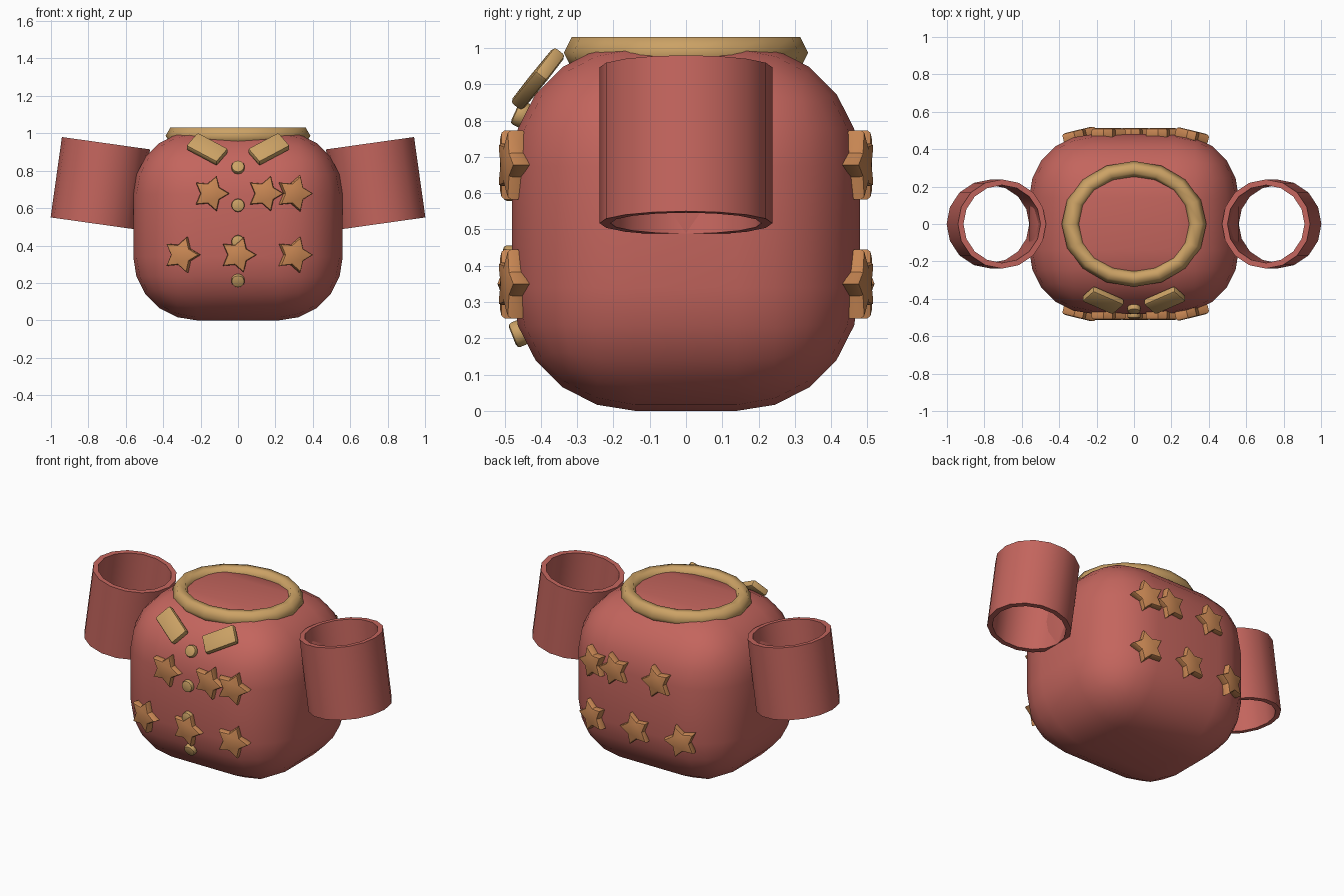
import bpy, bmesh
from math import sin, cos, pi, radians, sqrt, asin
from mathutils import Matrix, Vector

if "Cube" in bpy.data.objects:
    bpy.data.objects.remove(bpy.data.objects["Cube"])


def material(name, rgb):
    m = bpy.data.materials.new(name)
    m.diffuse_color = (*rgb, 1)
    m.use_nodes = True
    m.node_tree.nodes["Principled BSDF"].inputs["Base Color"].default_value = m.diffuse_color
    return m


RED = material("red_cloth", (0.55, 0.13, 0.11))
ORANGE = material("orange_trim", (0.60, 0.25, 0.09))
TAN = material("tan_trim", (0.60, 0.36, 0.13))


def finish(name, bm, mat, matrix=Matrix(), angle=40):
    bmesh.ops.recalc_face_normals(bm, faces=bm.faces)
    me = bpy.data.meshes.new(name)
    bm.to_mesh(me)
    bm.free()
    me.materials.append(mat)
    ob = bpy.data.objects.new(name, me)
    bpy.context.collection.objects.link(ob)
    ob.matrix_world = matrix
    bpy.ops.object.select_all(action='DESELECT')
    ob.select_set(True)
    bpy.context.view_layer.objects.active = ob
    bpy.ops.object.shade_smooth_by_angle(angle=radians(angle))
    return ob


def rounded_box(size, radius, segments):
    bm = bmesh.new()
    bmesh.ops.create_cube(bm, size=1)
    bmesh.ops.scale(bm, vec=size, verts=bm.verts)
    bmesh.ops.bevel(bm, geom=bm.edges[:], offset=radius, segments=segments,
                    profile=0.5, affect='EDGES', clamp_overlap=False)
    return bm


def lathe(profile, n):
    # closed (r, z) profile turned around z
    bm = bmesh.new()
    rings = [[bm.verts.new((r * cos(2 * pi * i / n), r * sin(2 * pi * i / n), z))
              for r, z in profile] for i in range(n)]
    k = len(profile)
    for i in range(n):
        a, b = rings[i], rings[(i + 1) % n]
        for j in range(k):
            bm.faces.new((a[j], b[j], b[(j + 1) % k], a[(j + 1) % k]))
    return bm


def plate(outline, depth, bevel):
    # flat shape in xy, bevelled around both rims
    bm = bmesh.new()
    f = bm.faces.new([bm.verts.new((x, y, -depth / 2)) for x, y in outline])
    ext = bmesh.ops.extrude_face_region(bm, geom=[f])["geom"]
    bmesh.ops.translate(bm, vec=(0, 0, depth),
                        verts=[v for v in ext if isinstance(v, bmesh.types.BMVert)])
    rims = [e for e in bm.edges if abs(e.verts[0].co.z - e.verts[1].co.z) < 1e-5]
    bmesh.ops.bevel(bm, geom=rims, offset=bevel, segments=2, profile=0.5,
                    affect='EDGES')
    return bm


# Body
H, R = 1.013, 0.34
finish("body", rounded_box((1.12, 0.96, H), R, 5), RED,
       Matrix.Translation((0, 0, H / 2)))

# Neck collar
prof = [(0.337 + 0.05 * cos(i * pi / 3), 0.05 * sin(i * pi / 3)) for i in range(6)]
finish("collar", lathe(prof, 16), TAN,
       Matrix.Translation((0, 0, 0.987)) @ Matrix.Diagonal((1, 0.87, 1, 1)), 65)

# Sleeves: open tubes leaning outward at the bottom
for side, s in (("right", 1), ("left", -1)):
    tube = lathe([(0.238, -0.217), (0.238, 0.217), (0.208, 0.217), (0.208, -0.217)], 16)
    finish("sleeve_" + side, tube, RED,
           Matrix.Translation((s * 0.736, 0, 0.732)) @
           Matrix.Rotation(radians(-8 * s), 4, 'Y'))

# Collar tabs
for side, s in (("right", 1), ("left", -1)):
    a = Vector((-s * 0.16, -0.07, -0.085)).normalized()
    b = Vector((s * 0.052, -0.05, -0.065)).normalized()
    c = a.cross(b).normalized()
    b = c.cross(a)
    m = Matrix((a, b, c)).transposed().to_4x4()
    finish("collar_tab_" + side, rounded_box((0.2, 0.11, 0.042), 0.012, 2), TAN,
           Matrix.Translation((s * 0.165, -0.408, 0.915)) @ m)

# Stars, the same on front and back
star = [((0.1 if i % 2 == 0 else 0.056) * cos(i * pi / 5),
         (0.1 if i % 2 == 0 else 0.056) * sin(i * pi / 5)) for i in range(10)]
spots = [(-0.145, 0.678), (0.145, 0.678), (0.3, 0.678),
         (-0.3, 0.35), (0, 0.35), (0.3, 0.35)]
for face, d in (("front", -1), ("back", 1)):
    for n, (x, z) in enumerate(spots):
        yaw = asin(max(abs(x) - 0.22, 0) / R) * (1 if x > 0 else -1)
        y = 0.484 if yaw == 0 else 0.474
        normal = Vector((sin(yaw), d * cos(yaw), 0))
        up = Vector((0, 0, 1))
        across = Vector((cos(yaw), -d * sin(yaw), 0))
        m = Matrix((across, up, normal)).transposed().to_4x4()
        finish(f"star_{face}_{n}", plate(star, 0.056, 0.012), ORANGE,
               Matrix.Translation((x, d * y, z)) @ m)

# Front buttons, following the body curve
disc = [(0.036 * cos(i * pi / 6), 0.036 * sin(i * pi / 6)) for i in range(12)]
for n, z in enumerate((0.815, 0.615, 0.42, 0.215)):
    off = max(z - (H - R), 0) + min(z - R, 0)
    normal = Vector((0, -sqrt(R * R - off * off), off)) / R
    pos = Vector((0, -0.14, z - off)) + normal * (R + 0.006)
    finish(f"button_{n}", plate(disc, 0.036, 0.01), TAN,
           Matrix.Translation(pos) @ normal.to_track_quat('Z', 'Y').to_matrix().to_4x4())
